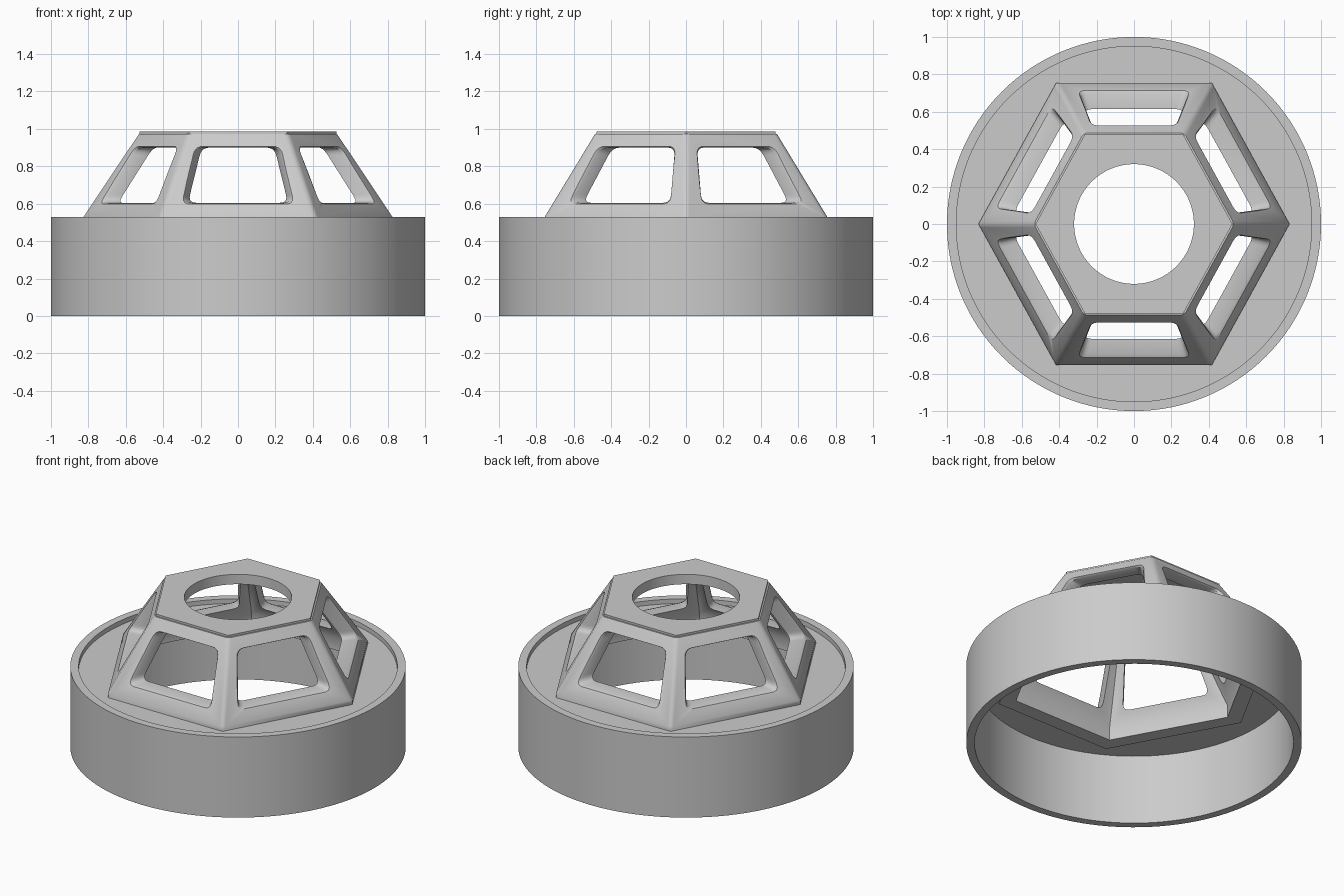
import bpy, bmesh, math
from mathutils import Matrix, Vector

if "Cube" in bpy.data.objects:
    bpy.data.objects.remove(bpy.data.objects["Cube"])

K = 0.954                      # slight squeeze of the hexagon along x
C30 = math.cos(math.pi / 6)


def finish(name, bm):
    bmesh.ops.recalc_face_normals(bm, faces=bm.faces[:])
    me = bpy.data.meshes.new(name)
    bm.to_mesh(me)
    bm.free()
    ob = bpy.data.objects.new(name, me)
    bpy.context.collection.objects.link(ob)
    return ob


def loft(bm, loops, cap=True, closed=False):
    """Skin a list of equal-length point loops."""
    rows = [[bm.verts.new(p) for p in lp] for lp in loops]
    n = len(rows[0])
    pairs = list(zip(rows, rows[1:])) + ([(rows[-1], rows[0])] if closed else [])
    for a, b in pairs:
        for i in range(n):
            j = (i + 1) % n
            bm.faces.new((a[i], a[j], b[j], b[i]))
    if cap and not closed:
        bm.faces.new(rows[0])
        bm.faces.new(rows[-1])


def circle(r, z, n=128):
    return [(r * math.cos(2 * math.pi * i / n), r * math.sin(2 * math.pi * i / n), z) for i in range(n)]


def hexagon(apothem, z):
    return [(x * K, y, z) for x, y, _ in circle(apothem / C30, z, 6)]


def cut(ob, cutter):
    m = ob.modifiers.new("cut", 'BOOLEAN')
    m.operation = 'DIFFERENCE'
    m.solver = 'EXACT'
    m.object = cutter
    bpy.context.view_layer.objects.active = ob
    bpy.ops.object.modifier_apply(modifier=m.name)
    bpy.data.objects.remove(cutter)


def smooth(ob, deg=30):
    bpy.ops.object.select_all(action='DESELECT')
    ob.select_set(True)
    bpy.context.view_layer.objects.active = ob
    bpy.ops.object.shade_smooth_by_angle(angle=math.radians(deg))


def rounded(pts, r, seg=5):
    """Round the corners of a 2D polygon."""
    out = []
    for i, p in enumerate(pts):
        p = Vector(p)
        a = p + (Vector(pts[i - 1]) - p).normalized() * r
        b = p + (Vector(pts[(i + 1) % len(pts)]) - p).normalized() * r
        for k in range(seg + 1):
            t = k / seg
            out.append(a * (1 - t) ** 2 + p * 2 * t * (1 - t) + b * t * t)
    return out


# outer cylindrical band, open top and bottom
bm = bmesh.new()
loft(bm, [circle(1, 0), circle(1, .53), circle(.95, .53), circle(.95, 0)], closed=True)
smooth(finish("outer_band", bm))

# recessed plate with a hexagonal opening
bm = bmesh.new()
loft(bm, [circle(.952, .46), circle(.952, .5)])
plate = finish("recessed_plate", bm)
bm = bmesh.new()
loft(bm, [hexagon(.70, .3), hexagon(.70, .7)])
cut(plate, finish("plate_cutter", bm))
smooth(plate)

# hexagonal tapered cage: hollow shell with a roof
bm = bmesh.new()
loft(bm, [hexagon(a, z) for a, z in (
    (.478, .985), (.478, .972), (.487, .972), (.755, .53), (.755, .45),
    (.66, .45), (.66, .53), (.42, .92))])
# soften the six sloping outer ridges
ridges = [e for e in bm.edges
          if abs(e.verts[0].co.z - .53) + abs(e.verts[1].co.z - .972) < .001
          or abs(e.verts[1].co.z - .53) + abs(e.verts[0].co.z - .972) < .001]
bmesh.ops.bevel(bm, geom=ridges, offset=.02, segments=3, profile=.5, affect='EDGES')
cage = finish("hexagonal_cage", bm)

# six rounded trapezoid windows, flared outwards
bm = bmesh.new()
for i in range(6):
    rot = Matrix.Rotation(math.radians(60 * i), 3, 'Z')
    loops = []
    for depth, grow, flare in ((-.03, .03, .02), (.015, 0, 0), (.16, -.045, 0)):
        wb, wt = .305 + grow, .23 + grow
        shape = rounded([(-wb, .605 - flare), (wb, .605 - flare),
                         (wt, .9 + flare), (-wt, .9 + flare)], .045)
        loop = []
        for x, z in shape:
            p = rot @ Vector((x, -(.755 - .606 * (z - .53) - depth), z))
            loop.append((p.x * K, p.y, p.z))
        loops.append(loop)
    loft(bm, loops)
cut(cage, finish("window_cutter", bm))

# round hole through the roof
bm = bmesh.new()
loft(bm, [circle(.32, .8), circle(.32, 1.1)])
cut(cage, finish("roof_cutter", bm))
smooth(cage, 35)
